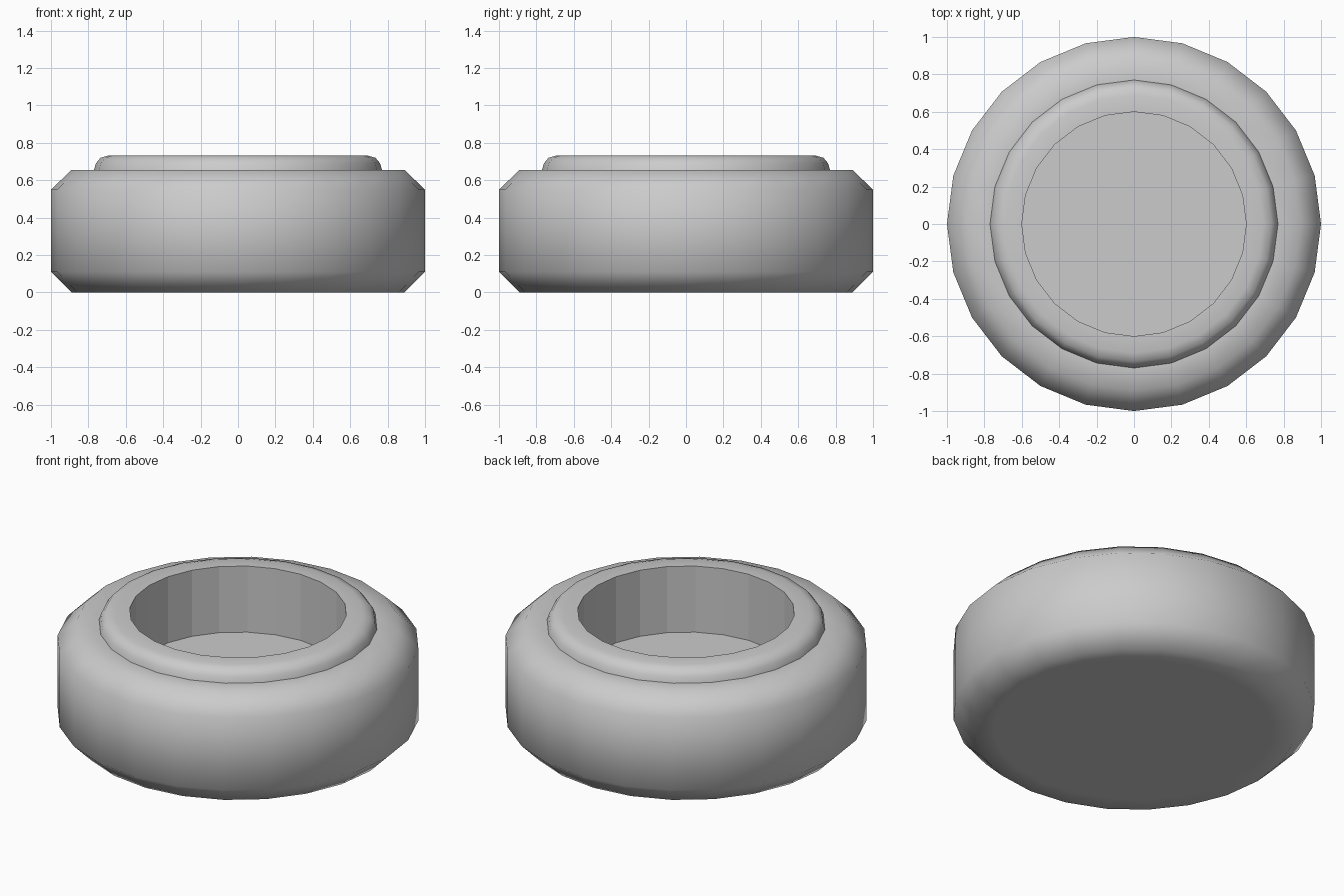
import bpy
import bmesh
from math import cos, sin, tau, radians

SIDES = 24
WELL_RADIUS = 0.6

if "Cube" in bpy.data.objects:
    bpy.data.objects.remove(bpy.data.objects["Cube"], do_unlink=True)

# Single plain grey
grey = bpy.data.materials.new("plain_grey")
grey.use_nodes = True
colour = (0.6, 0.6, 0.6, 1)
grey.diffuse_color = colour
grey.node_tree.nodes["Principled BSDF"].inputs["Base Color"].default_value = colour


def lathe(name, profile):
    """Revolve (radius, height) points and close both ends with flat discs."""
    bm = bmesh.new()
    rings = [[bm.verts.new((r * cos(tau * i / SIDES), r * sin(tau * i / SIDES), z))
              for i in range(SIDES)] for r, z in profile]
    for low, high in zip(rings, rings[1:]):
        for i in range(SIDES):
            j = (i + 1) % SIDES
            bm.faces.new((low[i], low[j], high[j], high[i]))
    bm.faces.new(rings[0][::-1])
    bm.faces.new(rings[-1])
    bmesh.ops.recalc_face_normals(bm, faces=bm.faces[:])
    mesh = bpy.data.meshes.new(name)
    bm.to_mesh(mesh)
    bm.free()
    obj = bpy.data.objects.new(name, mesh)
    bpy.context.collection.objects.link(obj)
    mesh.materials.append(grey)
    return obj


# Chamfered body, rounded collar and sunken well in one section
body = [(0.77, 0), (0.89, 0), (1, 0.11), (1, 0.55), (0.89, 0.655)]
collar = [(0.77, 0.655), (0.76, 0.69), (0.735, 0.72), (0.69, 0.733)]
well = [(WELL_RADIUS, 0.733), (WELL_RADIUS, 0.33)]
pot = lathe("round_pot", body + collar + well)

# Smooth outside, faceted well walls
bpy.ops.object.select_all(action="DESELECT")
pot.select_set(True)
bpy.context.view_layer.objects.active = pot
bpy.ops.object.shade_smooth_by_angle(angle=radians(50))
for face in pot.data.polygons:
    radii = [pot.data.vertices[v].co.xy.length for v in face.vertices]
    if max(radii) < WELL_RADIUS + 0.01:
        face.use_smooth = False
